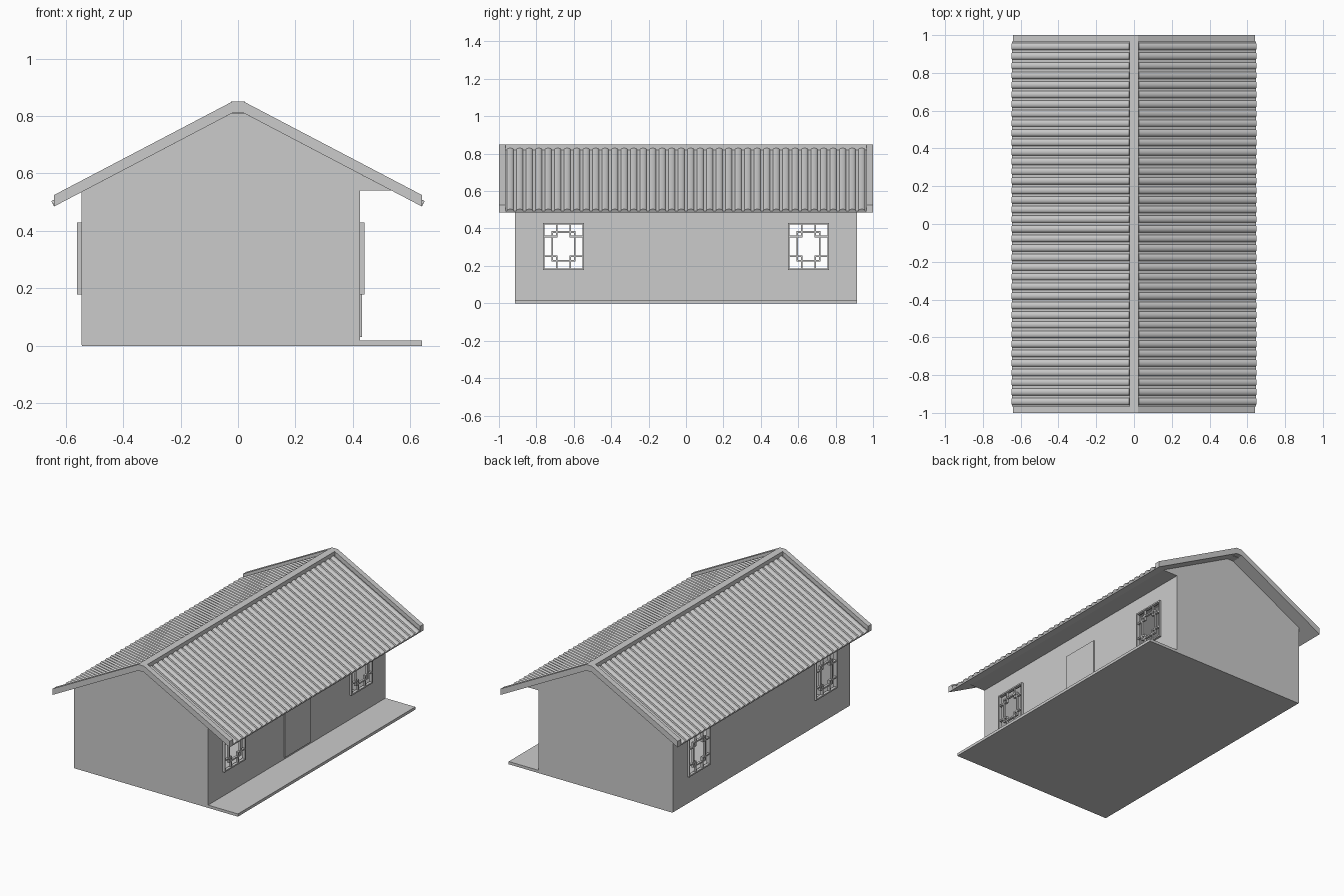
import bpy, bmesh, math
from mathutils import Vector

if "Cube" in bpy.data.objects:
    bpy.data.objects.remove(bpy.data.objects["Cube"])


def finish(name, bm):
    bmesh.ops.recalc_face_normals(bm, faces=bm.faces)
    me = bpy.data.meshes.new(name)
    bm.to_mesh(me)
    bm.free()
    ob = bpy.data.objects.new(name, me)
    bpy.context.collection.objects.link(ob)
    return ob


def add_box(bm, x0, x1, y0, y1, z0, z1):
    vs = bmesh.ops.create_cube(bm, size=1)["verts"]
    for v in vs:
        v.co = ((x0 + x1) / 2 + v.co.x * (x1 - x0),
                (y0 + y1) / 2 + v.co.y * (y1 - y0),
                (z0 + z1) / 2 + v.co.z * (z1 - z0))


def box(name, *dims):
    bm = bmesh.new()
    add_box(bm, *dims)
    return finish(name, bm)


def loft(bm, ring_a, ring_b):
    a = [bm.verts.new(p) for p in ring_a]
    b = [bm.verts.new(p) for p in ring_b]
    n = len(a)
    bm.faces.new(a)
    bm.faces.new(b[::-1])
    for i in range(n):
        bm.faces.new((a[i], b[i], b[(i + 1) % n], a[(i + 1) % n]))


def prism(name, profile, y0, y1):
    bm = bmesh.new()
    loft(bm, [(x, y0, z) for x, z in profile], [(x, y1, z) for x, z in profile])
    return finish(name, bm)


WIN_Y, WIN_Z, WIN_W, WIN_H = 0.655, 0.304, 0.11, 0.126
SLOPE = (0.81 - 0.485) / 0.62


def under(x):
    return 0.81 - max(abs(x) - 0.02, 0) * SLOPE


# hollow body with gables and a boxed soffit over the porch
body = prism("house_body", [(-0.545, 0.002), (0.425, 0.002), (0.425, 0.54), (0.535, 0.54),
                            (0.02, 0.81), (-0.02, 0.81), (-0.545, under(-0.545))], -0.915, 0.915)
cutters = [prism("room_cutter", [(-0.533, 0.018), (0.413, 0.018), (0.413, under(0.413) - 0.01),
                                 (0.02, 0.798), (-0.02, 0.798), (-0.533, under(-0.533) - 0.01)],
                 -0.903, 0.903)]
for s in (-1, 1):
    cutters.append(box("window_cutter", -0.7, 0.7, s * WIN_Y - WIN_W + 0.004, s * WIN_Y + WIN_W - 0.004,
                       WIN_Z - WIN_H + 0.004, WIN_Z + WIN_H - 0.004))
bpy.context.view_layer.objects.active = body
for c in cutters:
    c.hide_render = True
    m = body.modifiers.new("cut", "BOOLEAN")
    m.operation, m.solver, m.object = "DIFFERENCE", "EXACT", c
    bpy.ops.object.modifier_apply(modifier=m.name)
    bpy.data.objects.remove(c)

# floor under the house and porch
box("floor_slab", -0.543, 0.64, -0.915, 0.915, 0, 0.018)

# door
box("door", 0.42, 0.431, -0.133, 0.13, 0.03, 0.43)


# lattice windows: frame, middle rectangle and four corner rectangles
def window(name, x0, x1, yc):
    bm = bmesh.new()
    t = 0.0045

    def bar(u0, u1, v0, v1, inset=0.002):
        add_box(bm, x0 + inset, x1 - inset, yc + min(u0, u1) - t, yc + max(u0, u1) + t,
                WIN_Z + min(v0, v1) - t, WIN_Z + max(v0, v1) + t)
    for hw, hh, inset in ((WIN_W - t, WIN_H - t, 0), (0.06, 0.077, 0.002)):
        for s in (-1, 1):
            bar(s * hw, s * hw, -hh, hh, inset)
            bar(-hw, hw, s * hh, s * hh, inset)
    for a in (-1, 1):
        for b in (-1, 1):
            bar(a * 0.036, a * 0.036, b * 0.053, b * (WIN_H - t))
            bar(a * 0.036, a * (WIN_W - t), b * 0.053, b * 0.053)
    finish(name, bm)


for s in (-1, 1):
    window("porch_window", 0.421, 0.44, s * WIN_Y)
    window("rear_window", -0.56, -0.541, s * WIN_Y)

# raised gable rims and ridge
rim = [(-0.64, 0.485), (-0.02, 0.81), (0.02, 0.81), (0.64, 0.485),
       (0.64, 0.525), (0.02, 0.85), (-0.02, 0.85), (-0.64, 0.525)]
for s in (-1, 1):
    prism("gable_rim", rim, s * 0.965, s * 1.0)
box("ridge", -0.024, 0.024, -0.966, 0.966, 0.808, 0.85)

# tiled slopes: ribbed cross-section swept from eave to ridge
COUNT, SEG = 38, 8
pitch = 1.93 / COUNT
section = [(-0.965, 0.0)]
for i in range(COUNT):
    y = -0.965 + i * pitch
    for k in range(SEG + 1):
        a = math.pi * k / SEG
        section.append((y + pitch * (0.5 - 0.36 * math.cos(a)), 0.010 + 0.011 * math.sin(a)))
section += [(0.965, 0.010), (0.965, 0.0)]
section.insert(1, (-0.965, 0.010))
for s, name in ((1, "porch_roof_tiles"), (-1, "rear_roof_tiles")):
    eave, top = Vector((0.64, 0, 0.485)), Vector((0.018, 0, 0.811))
    d = (top - eave).normalized()
    n = Vector((-d.z, 0, d.x))
    n = n if n.z > 0 else -n
    rings = []
    for base in (eave, top):
        rings.append([(s * (base.x + n.x * h), y, base.z + n.z * h) for y, h in section])
    bm = bmesh.new()
    loft(bm, *rings)
    ob = finish(name, bm)
    bpy.ops.object.select_all(action="DESELECT")
    ob.select_set(True)
    bpy.context.view_layer.objects.active = ob
    bpy.ops.object.shade_smooth_by_angle(angle=math.radians(30))
